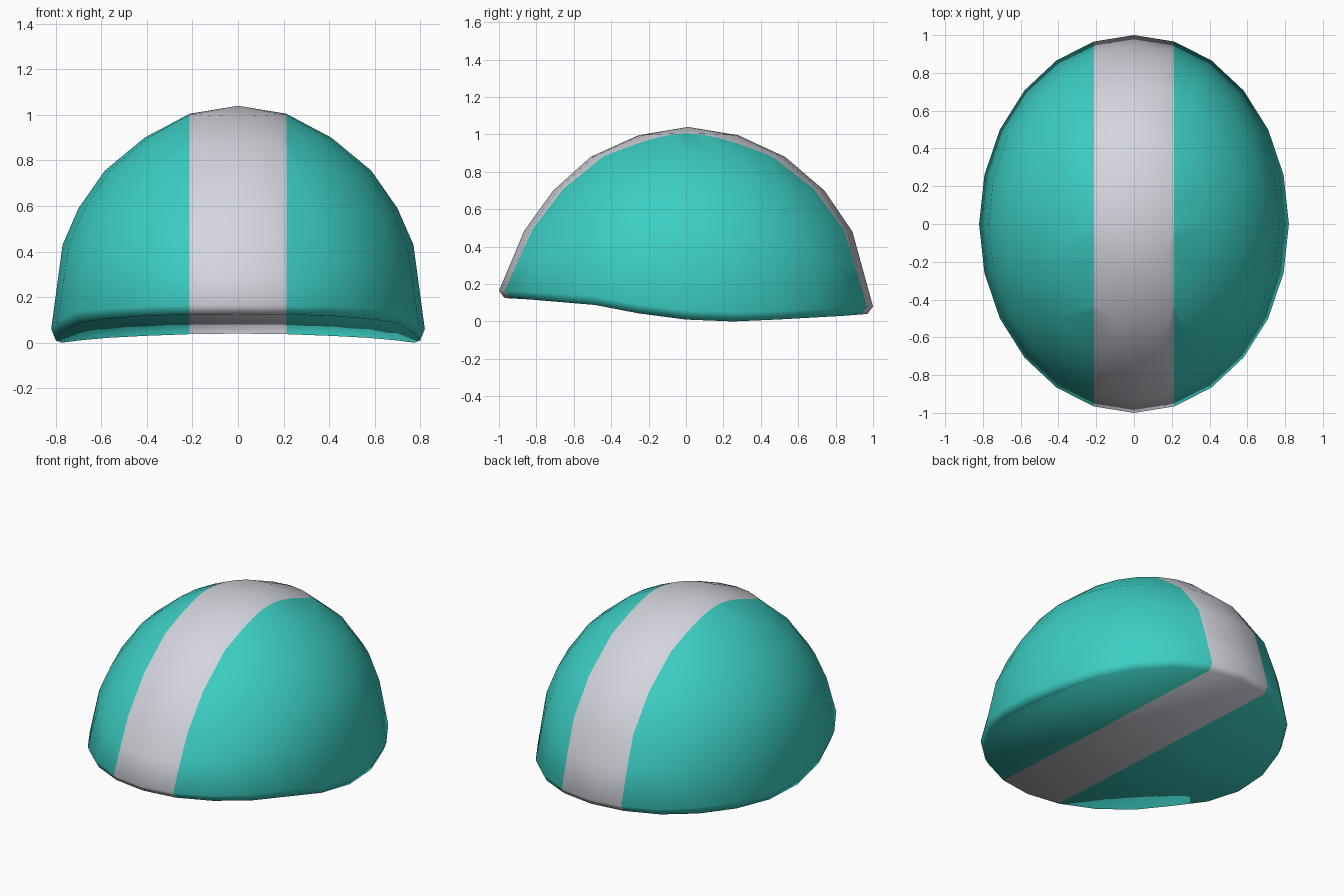
import bpy, bmesh, math
from mathutils import Vector

if "Cube" in bpy.data.objects:
    bpy.data.objects.remove(bpy.data.objects["Cube"])

N = 24
# profiles (radius, height) from crown to rim: side, front, back
SIDE = [(.212, 1.005), (.41, .90), (.585, .755), (.70, .59), (.77, .43), (.82, .06)]
FRONT = [(.255, .995), (.51, .88), (.71, .70), (.865, .485), (.93, .33), (1.0, .16)]
BACK = [(.28, .995), (.53, .88), (.74, .70), (.89, .48), (.945, .28), (1.0, .08)]
# height of the lower lip along y
LIP = [(-1, .125), (-.866, .118), (-.5, .088), (-.26, .043), (0, .01),
       (.26, 0), (.5, .01), (.866, .03), (1, .04)]


def lip_z(y):
    for (a, za), (b, zb) in zip(LIP, LIP[1:]):
        if y <= b:
            return za + (zb - za) * (max(y, a) - a) / (b - a)
    return LIP[-1][1]


def material(name, color):
    m = bpy.data.materials.new(name)
    m.diffuse_color = (*color, 1)
    m.use_nodes = True
    m.node_tree.nodes["Principled BSDF"].inputs["Base Color"].default_value = m.diffuse_color
    return m


bm = bmesh.new()
crown = bm.verts.new((0, .01, 1.04))

# dome rings, ending in the rim
rings = []
for k in range(6):
    ring = []
    for i in range(N):
        t = 2 * math.pi * i / N
        c, s = math.cos(t), math.sin(t)
        ry, zy = (BACK if s > 0 else FRONT)[k]
        rx, zx = SIDE[k]
        z = zx * c * c + zy * s * s
        if k == 5:
            z = lip_z(s) + .04 + .01 * c * c
        ring.append(bm.verts.new((c * rx, s * ry, z)))
    rings.append(ring)

# lip tucked slightly inward below the rim
lip = []
for i in range(N):
    t = 2 * math.pi * i / N
    c, s = math.cos(t), math.sin(t)
    lip.append(bm.verts.new((.82 * c * (1 - .025 * c * c), .97 * s, lip_z(s))))
rings.append(lip)

for i in range(N):
    j = (i + 1) % N
    bm.faces.new((crown, rings[0][i], rings[0][j]))
    for a, b in zip(rings, rings[1:]):
        bm.faces.new((a[i], b[i], b[j], a[j]))

# closed underside: strips running front to back
for i in range(N // 2):
    quad = [lip[i], lip[i + 1], lip[(N - i - 1) % N], lip[(N - i) % N]]
    bm.faces.new(list(dict.fromkeys(quad)))

# cut the stripe edges
for x in (-.212, .212):
    bmesh.ops.bisect_plane(bm, geom=bm.verts[:] + bm.edges[:] + bm.faces[:], dist=.003,
                           plane_co=Vector((x, 0, 0)), plane_no=Vector((1, 0, 0)))
bmesh.ops.recalc_face_normals(bm, faces=bm.faces[:])
for f in bm.faces:
    f.smooth = True
    f.material_index = 1 if abs(f.calc_center_median().x) < .21 else 0

mesh = bpy.data.meshes.new("cap_dome")
bm.to_mesh(mesh)
bm.free()
mesh.materials.append(material("teal", (.045, .62, .55)))
mesh.materials.append(material("light grey", (.66, .67, .73)))
obj = bpy.data.objects.new("cap_dome", mesh)
bpy.context.collection.objects.link(obj)
